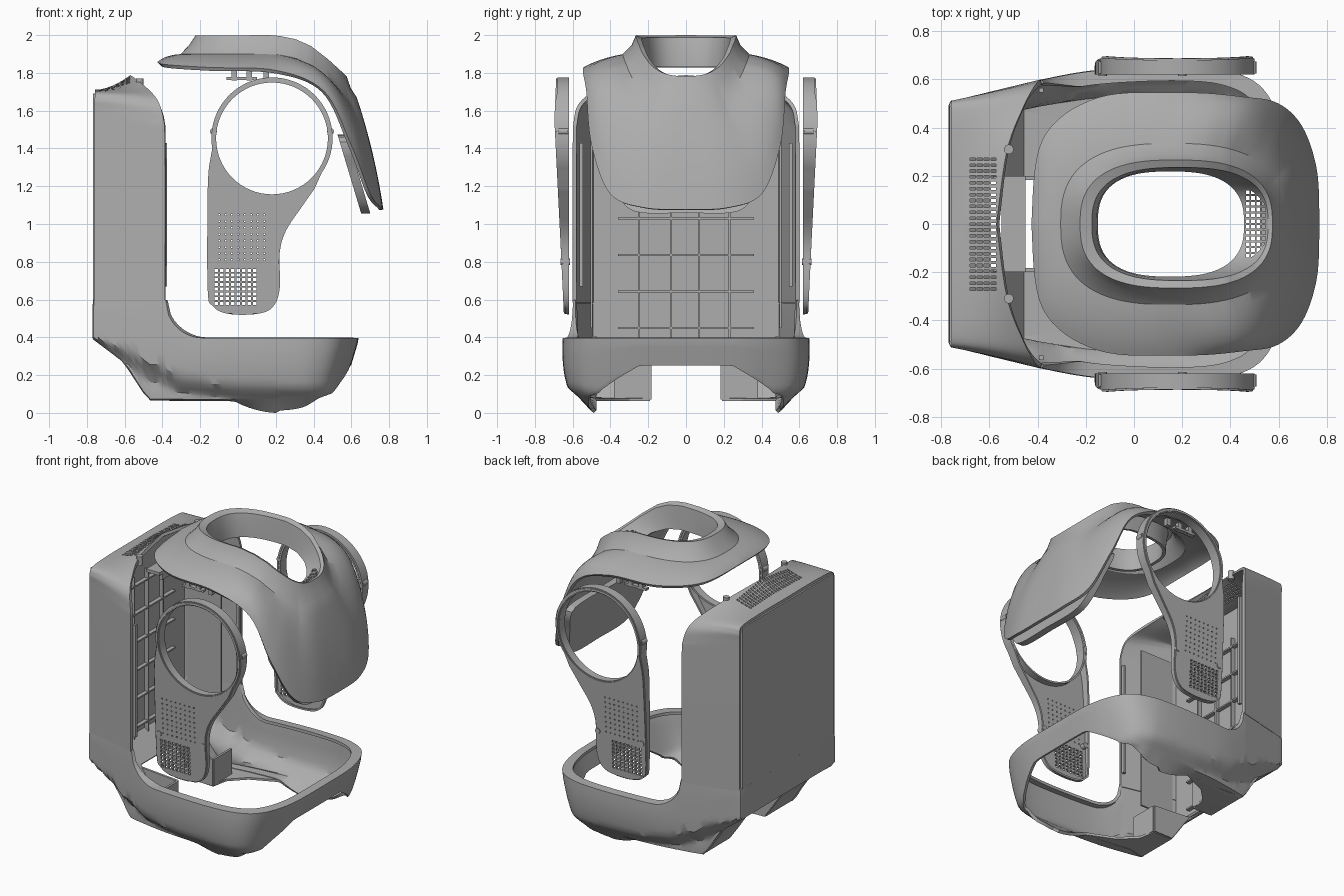
import bpy, bmesh, math
from mathutils import Matrix

cube = bpy.data.objects.get("Cube")
if cube:
    bpy.data.objects.remove(cube)

grey = bpy.data.materials.new("shell_grey")
grey.use_nodes = True
grey.diffuse_color = (0.42, 0.42, 0.42, 1)
grey.node_tree.nodes["Principled BSDF"].inputs["Base Color"].default_value = (0.42, 0.42, 0.42, 1)


def table(x, pts):
    """Piecewise linear lookup."""
    if x <= pts[0][0]:
        return pts[0][1]
    for (a, fa), (b, fb) in zip(pts, pts[1:]):
        if x <= b:
            return fa + (fb - fa) * (x - a) / (b - a)
    return pts[-1][1]


def spline(pts, n=6):
    """Smooth path through the points."""
    ext = [pts[0]] + list(pts) + [pts[-1]]
    out = []
    for p, q, r, s in zip(ext, ext[1:], ext[2:], ext[3:]):
        for i in range(n):
            t = i / n
            out.append(tuple(0.5 * (2 * b + (c - a) * t + (2 * a - 5 * b + 4 * c - d) * t * t
                                    + (3 * b - a - 3 * c + d) * t ** 3)
                             for a, b, c, d in zip(p, q, r, s)))
    return out + [tuple(pts[-1])]


def mirrored(half, closed=True):
    back = [(x, -y, z) for x, y, z in reversed(half)]
    return half + (back[1:-1] if closed else back[1:])


def finish(name, bm, thickness=0, cutter=None, smooth=True):
    bmesh.ops.recalc_face_normals(bm, faces=bm.faces)
    me = bpy.data.meshes.new(name)
    bm.to_mesh(me)
    bm.free()
    ob = bpy.data.objects.new(name, me)
    bpy.context.collection.objects.link(ob)
    if thickness:
        mod = ob.modifiers.new("wall", "SOLIDIFY")
        mod.thickness, mod.offset = thickness, 0
    if cutter:
        mod = ob.modifiers.new("slots", "BOOLEAN")
        mod.operation, mod.object, mod.solver = "DIFFERENCE", cutter, "EXACT"
    if thickness or cutter:
        dg = bpy.context.evaluated_depsgraph_get()
        ob.data = bpy.data.meshes.new_from_object(ob.evaluated_get(dg))
        ob.modifiers.clear()
    if cutter:
        bpy.data.objects.remove(cutter)
    ob.data.materials.clear()
    ob.data.materials.append(grey)
    if smooth:
        bpy.ops.object.select_all(action="DESELECT")
        ob.select_set(True)
        bpy.context.view_layer.objects.active = ob
        bpy.ops.object.shade_smooth_by_angle(angle=math.radians(32))
    return ob


def skin(name, rows, thickness, closed=True, cutter=None):
    bm = bmesh.new()
    grid = [[bm.verts.new(p) for p in row] for row in rows]
    for a, b in zip(grid, grid[1:]):
        n = len(a)
        for i in range(n if closed else n - 1):
            j = (i + 1) % n
            bm.faces.new((a[i], a[j], b[j], b[i]))
    return finish(name, bm, thickness, cutter)


def boxes(name, items):
    """Boxes given as (centre, size)."""
    bm = bmesh.new()
    for c, s in items:
        bmesh.ops.create_cube(bm, size=1, matrix=Matrix.Translation(c) @ Matrix.Diagonal((*s, 1)))
    return finish(name, bm, smooth=False)


def pegs(name, places, r, depth, axis="Y"):
    bm = bmesh.new()
    rot = Matrix.Rotation(math.pi / 2, 4, "X") if axis == "Y" else Matrix()
    for c in places:
        bmesh.ops.create_cone(bm, cap_ends=True, segments=16, radius1=r, radius2=r, depth=depth,
                              matrix=Matrix.Translation(c) @ rot)
    return finish(name, bm)


def plate(name, loops, half, place):
    """Filled outline with holes, moved into position by a rule."""
    cu = bpy.data.curves.new(name, "CURVE")
    cu.dimensions, cu.fill_mode, cu.extrude = "2D", "BOTH", half
    for loop in loops:
        sp = cu.splines.new("POLY")
        sp.points.add(len(loop) - 1)
        for p, (a, b) in zip(sp.points, loop):
            p.co = (a, b, 0, 1)
        sp.use_cyclic_u = True
    tmp = bpy.data.objects.new(name, cu)
    bpy.context.collection.objects.link(tmp)
    me = bpy.data.meshes.new_from_object(tmp.evaluated_get(bpy.context.evaluated_depsgraph_get()))
    bpy.data.objects.remove(tmp)
    bm = bmesh.new()
    bm.from_mesh(me)
    bmesh.ops.remove_doubles(bm, verts=bm.verts, dist=1e-5)
    for v in bm.verts:
        v.co = place(*v.co)
    return finish(name, bm)


# Waist ring with its sides running back under the pack
plan = [(-.76, 0), (-.76, .25), (-.76, .49)] + spline([(-.757, .5), (-.385, .59)], 12)
plan += spline([(-.385, .59), (-.15, .63), (.2, .645), (.42, .62), (.55, .53), (.62, .32), (.63, 0)], 10)[1:]


def top_z(x):
    if x <= -.385:
        return .59
    return .59 - math.sqrt(max(0, .04 - (x + .185) ** 2)) if x < -.185 else .39


def bottom_z(x, y):
    z = table(x, [(-.76, .4), (-.6, .28), (-.47, .08), (.4, .075), (.58, .12)])
    return max(z, table(y, [(0, .26), (.25, .26), (.38, .19), (.55, .09)])) if x > .2 else z


def ring_point(x, y, v, flange):
    zb = bottom_z(x, y)
    z = zb + (top_z(x) - zb) * v
    crease = table(x, [(-.76, .4), (-.3, .17), (0, .14), (.6, .13)])
    inset = .03 * max(0, (.39 - z) / .26) ** 3 if z > crease else .03 + .08 * (crease - z) / .07
    inset = min(inset, .1)
    if flange:
        inset += .015 + .05 * table(x, [(-.45, 0), (-.35, 1), (.3, 1), (.5, 0)])
        z -= .005 + .065 * max(0, 1 - ((x - .22) / .24) ** 2)
    x -= .3 * max(0, .39 - z) * min(1, max(0, (x - .35) / .25))
    return (x, y * (1 - inset / .65), z)


def rim_point(x, y):
    k = 1 - table(x, [(-.4, .005), (-.25, .05), (.6, .05)]) / .64
    return (x * k, y * k, top_z(x))


levels = [(0, True)] + [((i / 10) ** 1.5, False) for i in range(11)]
skin("waist_shell", [mirrored([ring_point(x, y, v, f) for x, y in plan]) for v, f in levels]
     + [mirrored([rim_point(x, y) for x, y in plan])], .02)

# Back pack: arch lofted from the flat back to the open front
back = spline([(-.757, .5, .585), (-.757, .5, 1.4), (-.757, .5, 1.6), (-.757, .5, 1.66),
               (-.757, .47, 1.69), (-.757, .3, 1.7), (-.757, 0, 1.7)])
front = spline([(-.385, .59, .585), (-.385, .59, 1.4), (-.39, .585, 1.54), (-.415, .56, 1.63),
                (-.46, .48, 1.69), (-.525, .3, 1.75), (-.565, 0, 1.78)])
rows = []
for i in range(7):
    t = i / 6
    rows.append(mirrored([(a[0] + (b[0] - a[0]) * t, a[1] + (b[1] - a[1]) * t,
                           a[2] + (b[2] - a[2]) * t ** 1.8) for a, b in zip(back, front)], False))
slots = boxes("vent_cutter", [((-.67 + .029 * i, -.27 + .0245 * j, 1.72), (.022, .011, .2))
                              for i in range(4) for j in range(23)])
slots.hide_render = True
skin("back_pack_shell", rows, .02, False, slots)
boxes("back_panel", [((-.757, 0, 1.045), (.02, .98, 1.29))])
boxes("back_panel_ribs", [((-.735, y, .93), (.03, .01, 1.1)) for y in (-.25, -.08, .07, .23)]
      + [((-.735, 0, .45 + .193 * i), (.03, .72, .01)) for i in range(6)])
boxes("pack_edge_lips", [((-.385, s * .555, 1.05), (.02, .02, .76)) for s in (-1, 1)])
boxes("pack_inner_walls", [((-.6, s * .5, 1), (.25, .012, 1.1)) for s in (-1, 1)])
boxes("pack_latch", [((-.5, 0, 1.62), (.1, .4, .02)), ((-.46, 0, 1.6), (.02, .34, .06))])
pegs("pack_pegs", [(-.52, s * .31, 1.74) for s in (-1, 1)], .02, .06, "Z")

# Sloped underside of the pack, ending at the leg openings, with a gap in the middle
for side, word in ((1, "left"), (-1, "right")):
    skin(word + "_pack_floor", [[(-.76, side * a, .4), (-.6, side * a, .28), (-.52, side * a, .16),
                                 (-.46, side * a, .075), (end, side * a, .07)]
                                for a, end in ((.19, -.32), (.3, -.3), (.4, -.2), (.48, -.02))],
         .015, False)
    skin(word + "_floor_side", [[(-.6, side * .19, .27), (-.32, side * .19, .25)],
                                [(-.46, side * .19, .07), (-.32, side * .19, .07)]], .015, False)
    skin(word + "_floor_front", [[(-.32, side * a, .25), (-.32, side * a, .07)] for a in (.19, .38)],
         .015, False)
skin("pack_floor_middle", [[(-.76, y, .4), (-.6, y, .28)] for y in (-.2, .2)], .015, False)

# Chest cowl: neck collar flowing into shoulders and breast
rim_z = [(-.25, 1.99), (.2, 1.99), (.3, 1.97), (.38, 1.935), (.47, 1.865), (.58, 1.765)]
edge = spline([(-.42, 0, 1.85), (-.375, .35, 1.835), (-.15, .52, 1.82), (.2, .54, 1.805), (.45, .52, 1.7),
               (.59, .495, 1.42), (.69, .4, 1.16), (.75, .22, 1.085), (.76, 0, 1.075)], 8)
angles = [math.radians(a[0]) for a in
          spline([(0,), (35,), (65,), (90,), (115,), (135,), (150,), (165,), (180,)], 8)]


def oval(cx, a, b, drop):
    out = []
    for t in angles:
        c, s = math.cos(t), math.sin(t)
        x = cx - a * math.copysign(abs(c) ** .75, c)
        out.append((x, b * abs(s) ** .75, table(x, rim_z) - drop))
    return out


base = oval(.16, .46, .33, .1)
halves = [oval(.15, .31, .228, .16), oval(.18, .345, .236, .08), oval(.19, .372, .243, .01),
          oval(.175, .395, .262, 0), oval(.168, .42, .28, .05), base]
for i in range(1, 8):
    s = i / 8
    row = []
    for t, p, q in zip(angles, base, edge):
        front_w = max(0, -math.cos(t))
        b = 4 * s * (1 - s) * (.012 + .075 * front_w * math.sin(t) ** 2)
        row.append((p[0] + (q[0] - p[0]) * s - b * math.cos(t), p[1] + (q[1] - p[1]) * s + b * math.sin(t),
                    p[2] + (q[2] - p[2]) * s + .6 * b))
    halves.append(row)
halves.append(edge)
slots = boxes("neck_cutter", [((.472 + .022 * i, -.156 + .024 * j, 1.68), (.015, .015, .2))
                              for i in range(4) for j in range(14)])
slots.hide_render = True
skin("chest_cowl", [mirrored(h) for h in halves], .02, True, slots)

# Inner breast panel behind the cowl
bib = spline([(0, 1.06), (.24, 1.06), (.34, 1.12), (.41, 1.28), (.43, 1.46), (0, 1.46)], 5)
bib = bib + [(-a, b) for a, b in reversed(bib)][1:-1]
plate("breast_inner_panel", [bib], .024, lambda a, b, c: (.555 + .3 * (1.46 - b) + c, a, b))

# Side pods: hoop above a vented tail
hoop = [(.18 + .315 * math.cos(math.radians(a)), 1.455 + .315 * math.sin(math.radians(a)))
        for a in range(-35, 191, 5)]
tail = spline([(-.148, 1.3), (-.155, 1.15), (-.155, .66), (-.13, .57), (-.05, .53), (.1, .53), (.18, .565),
               (.215, .66), (.215, .85), (.25, .97), (.33, 1.09), (.4, 1.19)], 5)
outline = hoop + tail
hole = [(.18 + .302 * math.cos(i * math.pi / 32), 1.453 + .302 * math.sin(i * math.pi / 32))
        for i in range(64)]


def rect(x, z, w, h):
    return [(x - w, z - h), (x + w, z - h), (x + w, z + h), (x - w, z + h)]


vents = [rect(-.115 + .029 * i, .58 + .025 * j, .009, .008) for i in range(8) for j in range(8)]
vents += [rect(-.1 + .034 * i, .81 + .034 * j, .004, .004) for i in range(8) for j in range(8)]
outer_y = [(.53, .64), (.85, .655), (1.25, .675), (1.55, .69), (1.78, .68)]

for side, word in ((1, "left"), (-1, "right")):
    plate(word + "_pod_face", [outline, hole] + vents, .007,
          lambda a, b, c: (a, side * (table(b, outer_y) + c), b))
    for part, loop in (("rim", outline), ("hoop", hole)):
        skin(word + "_pod_" + part, [[(a, side * y, b) for a, b in loop] for y in (.62, .64)]
             + [[(a, side * table(b, outer_y), b) for a, b in loop]], .012)
    pegs(word + "_pod_pegs", [(-.13, side * .64, .8), (.2, side * .64, .8), (.49, side * .65, 1.49),
                              (-.13, side * .65, 1.49)], .018, .05)
    # Clips joining the cowl to the pod
    boxes(word + "_cowl_clips", [((x, side * .5, 1.785), (.03, .03, .05)) for x in (-.02, .06, .15)]
          + [((.02, side * .5, 1.77), (.16, .03, .015))])
